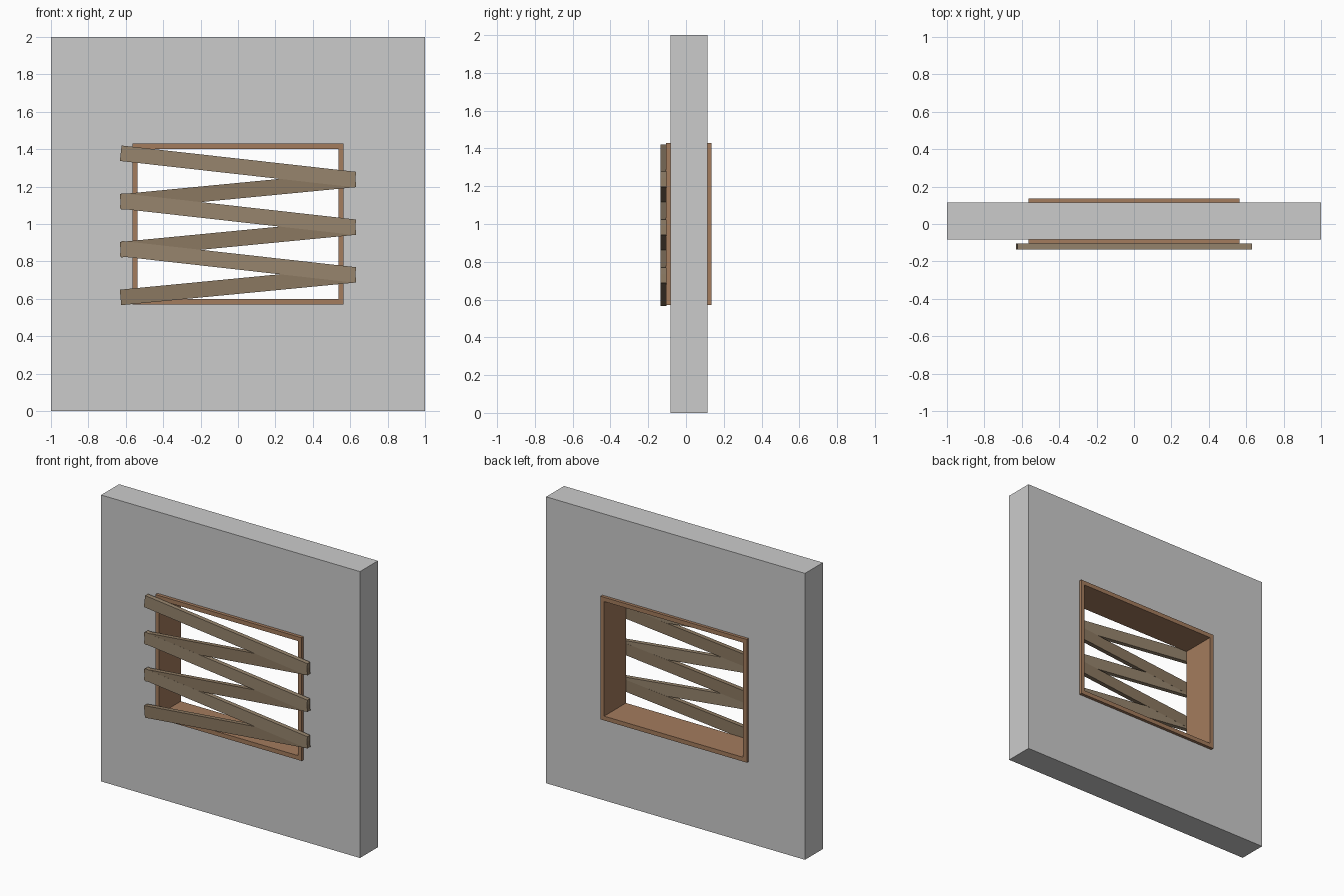
import bpy
from math import radians

if "Cube" in bpy.data.objects:
    bpy.data.objects.remove(bpy.data.objects["Cube"])


def material(name, color):
    m = bpy.data.materials.new(name)
    m.diffuse_color = (*color, 1)
    m.use_nodes = True
    m.node_tree.nodes["Principled BSDF"].inputs["Base Color"].default_value = m.diffuse_color
    return m


def extruded(name, loops, faces, y0, y1, mat=None):
    """Extrude a flat x/z outline with given quads from y0 to y1."""
    me = bpy.data.meshes.new(name)
    me.from_pydata([(x, y0, z) for x, z in loops], [], faces)
    ob = bpy.data.objects.new(name, me)
    bpy.context.collection.objects.link(ob)
    solid = ob.modifiers.new("thickness", 'SOLIDIFY')
    solid.thickness = y1 - y0
    solid.offset = -1
    if mat:
        me.materials.append(mat)
    return ob


def rect(x, z0, z1):
    return [(-x, z0), (x, z0), (x, z1), (-x, z1)]


def ring(name, outer, inner, y0, y1, mat=None):
    faces = [(i, (i + 1) % 4, (i + 1) % 4 + 4, i + 4) for i in range(4)]
    return extruded(name, outer + inner, faces, y0, y1, mat)


frame_wood = material("frame_wood", (0.37, 0.2, 0.11))
plank_light = material("plank_wood_light", (0.31, 0.235, 0.155))
plank_dark = material("plank_wood_dark", (0.26, 0.19, 0.12))

# Wall with a window opening, lined by the wooden frame
outer = rect(0.565, 0.57, 1.43)
ring("wall", rect(1, 0, 2), outer, -0.082, 0.115)
ring("window_frame", outer, rect(0.537, 0.6, 1.4), -0.105, 0.136, frame_wood)

# Boards nailed across the front in a zigzag
for i in range(3):
    for kind, z, angle, mat, y in (("falling", 1.308, 6.4, plank_light, -0.1205),
                                   ("rising", 1.178, -5.5, plank_dark, -0.12)):
        bpy.ops.mesh.primitive_cube_add(size=1, location=(0, y, z - 0.255 * i),
                                        rotation=(0, radians(angle), 0))
        board = bpy.context.object
        board.name = f"{kind}_board_{i + 1}"
        board.scale = (1.262, 0.031, 0.083)
        board.data.materials.append(mat)
